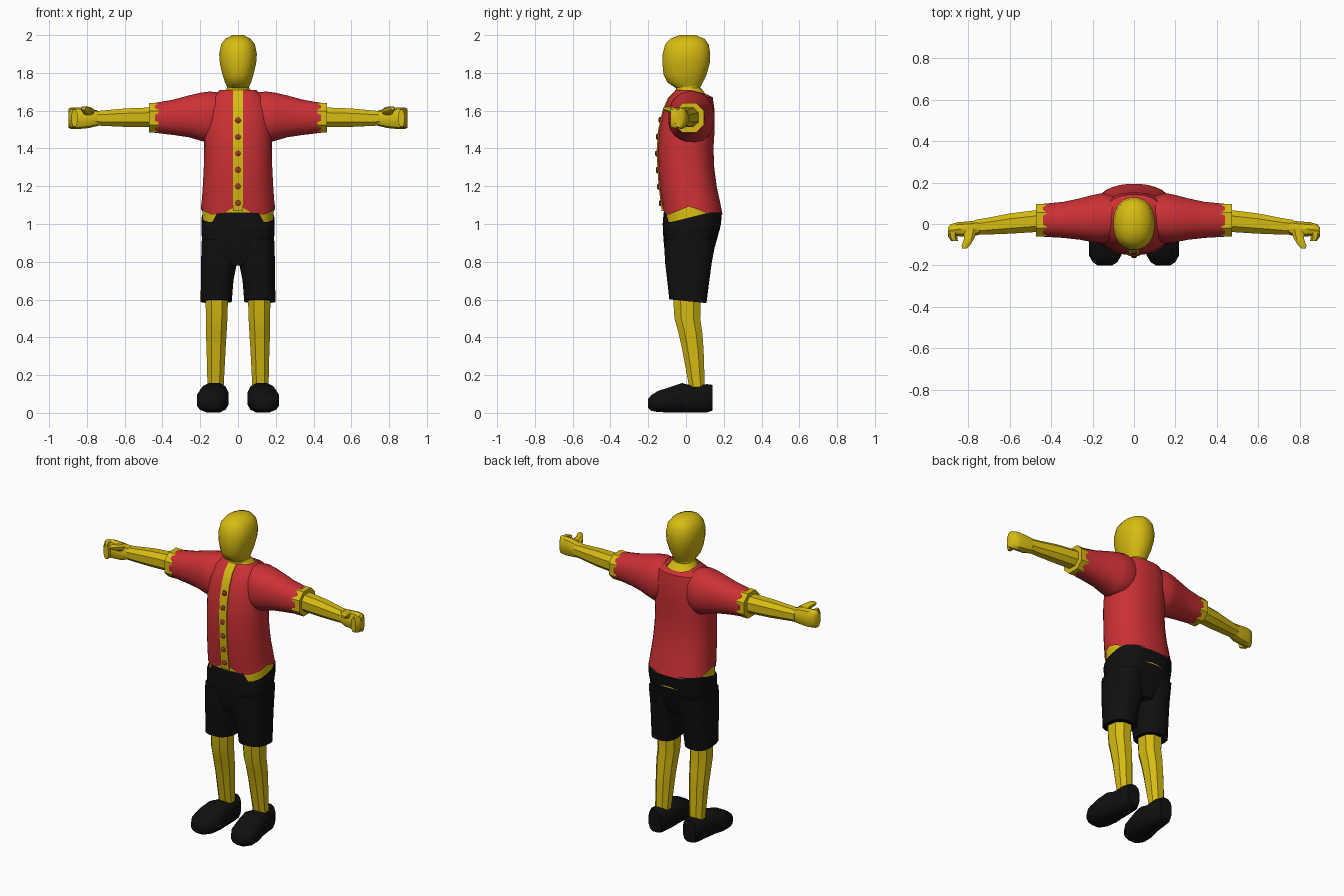
import bpy, bmesh, math
from mathutils import Vector

if "Cube" in bpy.data.objects:
    bpy.data.objects.remove(bpy.data.objects["Cube"])


def material(name, r, g, b):
    m = bpy.data.materials.new(name)
    m.use_nodes = True
    m.diffuse_color = (r, g, b, 1)
    bsdf = m.node_tree.nodes["Principled BSDF"]
    bsdf.inputs["Base Color"].default_value = (r, g, b, 1)
    bsdf.inputs["Roughness"].default_value = 0.7
    return m


yellow = material("yellow", 0.68, 0.5, 0.006)
red = material("red", 0.6, 0.03, 0.035)
black = material("black", 0.005, 0.005, 0.005)
dark_red = material("dark red", 0.33, 0.04, 0.025)


def finish(name, bm, mat, angle):
    bmesh.ops.recalc_face_normals(bm, faces=bm.faces)
    me = bpy.data.meshes.new(name)
    bm.to_mesh(me)
    bm.free()
    me.materials.append(mat)
    ob = bpy.data.objects.new(name, me)
    bpy.context.collection.objects.link(ob)
    bpy.ops.object.select_all(action='DESELECT')
    ob.select_set(True)
    bpy.context.view_layer.objects.active = ob
    bpy.ops.object.shade_smooth_by_angle(angle=math.radians(angle))
    return ob


def loft(name, mat, rows, axis='z', n=16, power=0.85, side=1,
         caps=(True, True), adjust=None, angle=40):
    """Skin rounded sections (t, centre u, centre v, radius u, radius v)."""
    bm = bmesh.new()
    rings = []
    for t, cu, cv, ru, rv in rows:
        ring = []
        for i in range(n):
            a = math.tau * (i + 0.5) / n
            c, s = math.cos(a), math.sin(a)
            u = cu + ru * math.copysign(abs(c) ** power, c)
            v = cv + rv * math.copysign(abs(s) ** power, s)
            co = {'z': (u, v, t), 'x': (t, u, v), 'y': (u, t, v)}[axis]
            co = Vector(co)
            if adjust:
                co = adjust(co)
            co.x *= side
            ring.append(bm.verts.new(co))
        rings.append(ring)
    for a, b in zip(rings, rings[1:]):
        for i in range(n):
            j = (i + 1) % n
            bm.faces.new((a[i], a[j], b[j], b[i]))
    if caps[0]:
        bm.faces.new(rings[0])
    if caps[1]:
        bm.faces.new(rings[-1])
    return finish(name, bm, mat, angle)


def upright(rows):
    """Rows of (z, half width, front y, back y) to loft sections."""
    return [(z, 0, (f + b) / 2, w, (b - f) / 2) for z, w, f, b in rows]


# Head, neck and collar
loft("head", yellow, upright([
    (1.72, .055, -.055, .075), (1.75, .07, -.1, .09), (1.79, .083, -.12, .11),
    (1.85, .097, -.126, .127), (1.9, .101, -.125, .13), (1.95, .091, -.112, .122),
    (1.98, .068, -.085, .1), (2.0, .03, -.035, .05)]), n=20, power=.9)
loft("neck", yellow, upright([(1.64, .062, -.055, .08), (1.75, .058, -.055, .075)]))
loft("collar", yellow, upright([(1.65, .11, -.06, .135), (1.72, .06, -.045, .08)]))

# Shirt body with notched hem and a neckline that drops at the back
shirt_rows = [
    (1.05, .197, -.122, .194), (1.12, .193, -.13, .18), (1.2, .187, -.14, .163),
    (1.3, .182, -.147, .15), (1.4, .18, -.15, .146), (1.5, .18, -.142, .152),
    (1.6, .175, -.12, .152), (1.67, .145, -.09, .142), (1.71, .095, -.05, .115)]


def shirt_shape(co):
    if co.z < 1.06:
        if co.y < 0:
            co.z += .05 * max(0, 1 - abs(co.x) / .09)
        co.z += .045 * max(0, 1 - abs(co.y - .02) / .11) * (abs(co.x) > .12)
    if co.z > 1.7 and co.y > .03:
        co.z -= .3 * (co.y - .03)
    return co


loft("shirt_body", red, upright(shirt_rows), n=32, caps=(False, False), adjust=shirt_shape)


def front(z):
    """Front surface of the shirt at height z."""
    for (z0, _, f0, _), (z1, _, f1, _) in zip(shirt_rows, shirt_rows[1:]):
        if z <= z1:
            return f0 + (f1 - f0) * (z - z0) / (z1 - z0)
    return shirt_rows[-1][2]


# Button strip and buttons
bm = bmesh.new()
previous = None
for z in [1.07] + [r[0] for r in shirt_rows[1:]]:
    y = front(z) - .005
    row = [bm.verts.new((x, yy, z)) for x, yy in
           ((-.027, y + .02), (-.027, y), (.027, y), (.027, y + .02))]
    if previous:
        for i in range(3):
            bm.faces.new((previous[i], previous[i + 1], row[i + 1], row[i]))
    previous = row
finish("button_strip", bm, yellow, 40)

for k in range(6):
    z = 1.11 + .088 * k
    y = front(z) - .005
    loft(f"button_{k + 1}", dark_red,
         [(y + .004, 0, z, .016, .016), (y - .004, 0, z, .016, .016),
          (y - .009, 0, z, .009, .009)], axis='y', n=10, power=1)

# Hips under the shirt
loft("hips", yellow, upright([
    (.97, .187, -.116, .18), (1.06, .189, -.116, .18), (1.12, .182, -.12, .165)]), n=32)


# Shorts seat, with a waistband that dips at the front corners
def waist(co):
    if co.z > 1.05 and abs(co.x) > .13:
        co.z -= .05 * min(1, max(0, (.12 - co.y) / .2))
    return co


loft("shorts_seat", black, upright([
    (.78, .1, -.09, .12), (.84, .175, -.112, .142), (.92, .192, -.12, .165),
    (1.0, .195, -.124, .186), (1.06, .192, -.119, .19)]),
    n=32, power=.75, caps=(True, False), adjust=waist)


def leg_hem(co):
    if co.z < .6:
        co.z -= .1 * co.y
    return co


for side, word in ((1, "left"), (-1, "right")):
    # Shorts leg, shin and shoe
    loft(f"{word}_shorts_leg", black, [
        (.592, .116, .01, .084, .1), (.7, .11, .012, .087, .113),
        (.8, .1, .013, .097, .126), (.92, .097, .022, .096, .14)],
        n=16, power=.75, side=side, adjust=leg_hem)
    loft(f"{word}_shin", yellow, [
        (.64, .112, .005, .064, .08), (.5, .113, .007, .061, .073),
        (.43, .115, .022, .059, .068), (.34, .116, .036, .054, .061),
        (.12, .119, .06, .045, .043)], n=8, side=side, angle=30)
    loft(f"{word}_shoe", black, [
        (.14, .12, .08, .045, .07), (.11, .12, .077, .062, .077),
        (.03, .122, .073, .07, .073), (-.02, .126, .08, .077, .08),
        (-.08, .133, .07, .086, .07), (-.15, .139, .06, .081, .057),
        (-.185, .14, .052, .06, .042), (-.2, .14, .05, .035, .025)],
        axis='y', n=12, power=.75, side=side, angle=45)

    # Sleeve, cuff and forearm
    loft(f"{word}_sleeve", red, [
        (.08, .03, 1.575, .1, .12), (.15, .028, 1.565, .123, .138),
        (.2, .026, 1.568, .115, .128), (.26, .024, 1.57, .101, .112),
        (.34, .02, 1.565, .088, .095), (.44, .018, 1.562, .08, .08)],
        axis='x', n=20, power=.9, side=side)
    loft(f"{word}_cuff", yellow, [
        (.42, .018, 1.562, .084, .083), (.472, .018, 1.562, .084, .083)],
        axis='x', n=8, side=side, angle=30)
    loft(f"{word}_forearm", yellow, [
        (.45, .016, 1.565, .057, .056), (.6, .002, 1.563, .052, .052),
        (.72, -.012, 1.56, .042, .043), (.77, -.016, 1.56, .038, .04)],
        axis='x', n=8, side=side, angle=30)

    # Hand: palm, curled fingers and thumb
    loft(f"{word}_palm", yellow, [
        (.74, -.015, 1.56, .036, .04), (.79, -.025, 1.56, .04, .052),
        (.85, -.025, 1.56, .035, .058), (.885, -.03, 1.56, .03, .056),
        (.898, -.038, 1.56, .02, .05)], axis='x', n=10, side=side)
    loft(f"{word}_fingers", yellow, [
        (-.03, .872, 1.56, .026, .056), (-.06, .875, 1.56, .024, .055),
        (-.083, .865, 1.56, .017, .048)], axis='y', n=8, side=side)
    loft(f"{word}_thumb", yellow, [
        (-.025, .79, 1.585, .036, .032), (-.07, .795, 1.6, .026, .02),
        (-.105, .812, 1.61, .021, .014), (-.119, .818, 1.612, .011, .008)],
        axis='y', n=8, side=side)
